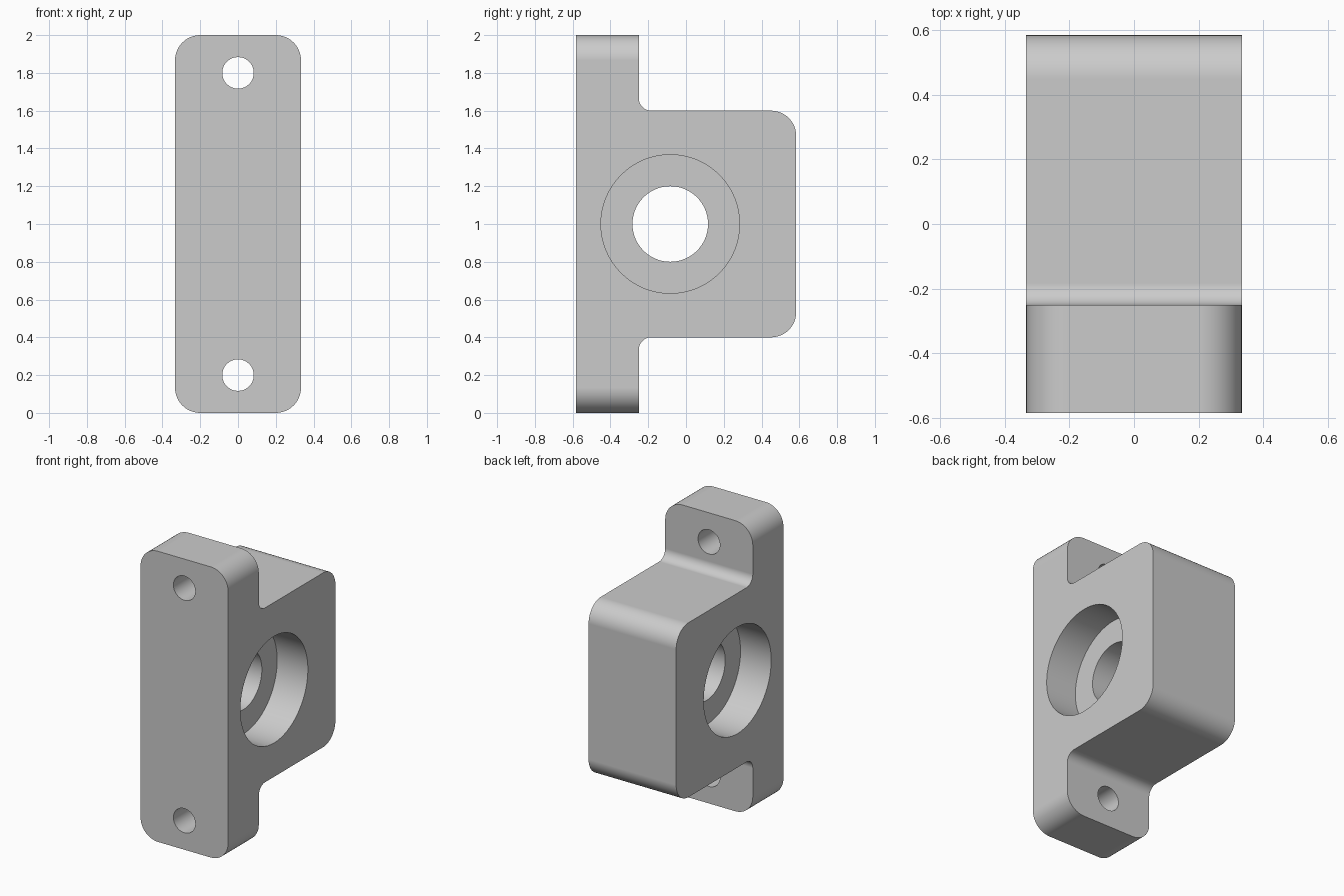
import bpy
import bmesh
import math
from mathutils import Matrix, Vector

cube = bpy.data.objects.get("Cube")
if cube:
    bpy.data.objects.remove(cube, do_unlink=True)

HALF_W, HALF_D, HEIGHT = 1 / 3, 7 / 12, 2.0
PLATE_BACK = -0.25
CORNER, FILLET = 2 / 15, 1 / 15
BORE_Y, BORE_Z = -1 / 12, 1.0
WEB = 0.2  # wall left between the two counterbores

grey = bpy.data.materials.new("light_grey")
grey.use_nodes = True
grey.diffuse_color = (0.6, 0.6, 0.6, 1)
grey.node_tree.nodes["Principled BSDF"].inputs["Base Color"].default_value = (0.6, 0.6, 0.6, 1)


def make_object(name, bm):
    bmesh.ops.recalc_face_normals(bm, faces=bm.faces)
    mesh = bpy.data.meshes.new(name)
    bm.to_mesh(mesh)
    bm.free()
    mesh.materials.append(grey)
    obj = bpy.data.objects.new(name, mesh)
    bpy.context.collection.objects.link(obj)
    return obj


def rounded(corners, segments=12):
    """Round each (u, v, radius) right-angled corner of an outline."""
    out = []
    for i, (u, v, r) in enumerate(corners):
        p = Vector((u, v))
        if r == 0:
            out.append(p)
            continue
        a = (Vector(corners[i - 1][:2]) - p).normalized() * r
        b = (Vector(corners[(i + 1) % len(corners)][:2]) - p).normalized() * r
        for k in range(segments + 1):
            t = math.pi / 2 * k / segments
            out.append(p + a * (1 - math.sin(t)) + b * (1 - math.cos(t)))
    return out


def prism(name, outline, place, start, end):
    """Extrude an outline; place(u, v, w) gives the 3D position."""
    bm = bmesh.new()
    face = bm.faces.new([bm.verts.new(place(p.x, p.y, start)) for p in outline])
    side = bmesh.ops.extrude_face_region(bm, geom=[face])["geom"]
    shift = Vector(place(0, 0, end)) - Vector(place(0, 0, start))
    bmesh.ops.translate(bm, vec=shift, verts=[g for g in side if isinstance(g, bmesh.types.BMVert)])
    return make_object(name, bm)


def cylinder(name, radius, length, centre, axis):
    bm = bmesh.new()
    turn = Matrix.Rotation(math.pi / 2, 4, "Y" if axis == "x" else "X")
    bmesh.ops.create_cone(bm, cap_ends=True, segments=64, radius1=radius, radius2=radius,
                          depth=length, matrix=Matrix.Translation(centre) @ turn)
    return make_object(name, bm)


def combine(target, cutter, operation):
    mod = target.modifiers.new(operation.lower(), "BOOLEAN")
    mod.operation, mod.object, mod.solver = operation, cutter, "EXACT"
    bpy.ops.object.modifier_apply(modifier=mod.name)
    bpy.data.objects.remove(cutter, do_unlink=True)


# Side profile: mounting plate with a housing behind it
profile = rounded([
    (-HALF_D, 0, 0), (PLATE_BACK, 0, 0), (PLATE_BACK, 0.4, FILLET), (HALF_D, 0.4, CORNER),
    (HALF_D, 1.6, CORNER), (PLATE_BACK, 1.6, FILLET), (PLATE_BACK, HEIGHT, 0), (-HALF_D, HEIGHT, 0)])
bracket = prism("bearing_bracket", profile, lambda u, v, w: (w, u, v), -HALF_W, HALF_W)
bpy.context.view_layer.objects.active = bracket
bracket.select_set(True)

# Rounded plate corners, cut away by end pieces
for z, edge in ((0, -0.1), (HEIGHT, HEIGHT + 0.1)):
    inner = CORNER if z == 0 else HEIGHT - CORNER
    for s in (-1, 1):
        arc = rounded([(s * (HALF_W - CORNER), z, 0), (s * HALF_W, z, CORNER),
                       (s * HALF_W, inner, 0)])[1:-1]
        outer = [Vector((s * (HALF_W + 0.1), inner)), Vector((s * (HALF_W + 0.1), edge)),
                 Vector((s * (HALF_W - CORNER), edge))]
        cutter = prism("corner_cutter", arc + outer, lambda u, v, w: (u, w, v), -0.8, 0)
        combine(bracket, cutter, "DIFFERENCE")

# Through bore with a counterbore on each side
combine(bracket, cylinder("bore", 0.2, 1, (0, BORE_Y, BORE_Z), "x"), "DIFFERENCE")
for s in (-1, 1):
    combine(bracket, cylinder("counterbore", 0.367, 0.5, (s * (WEB / 2 + 0.25), BORE_Y, BORE_Z), "x"),
            "DIFFERENCE")

# Screw holes through the plate
for z in (0.2, 1.8):
    combine(bracket, cylinder("screw_hole", 1 / 12, 0.8, (0, -0.4, z), "y"), "DIFFERENCE")

bpy.ops.object.shade_smooth_by_angle(angle=math.radians(30))
flat = bracket.modifiers.new("flat_face_normals", "WEIGHTED_NORMAL")
flat.keep_sharp = True
